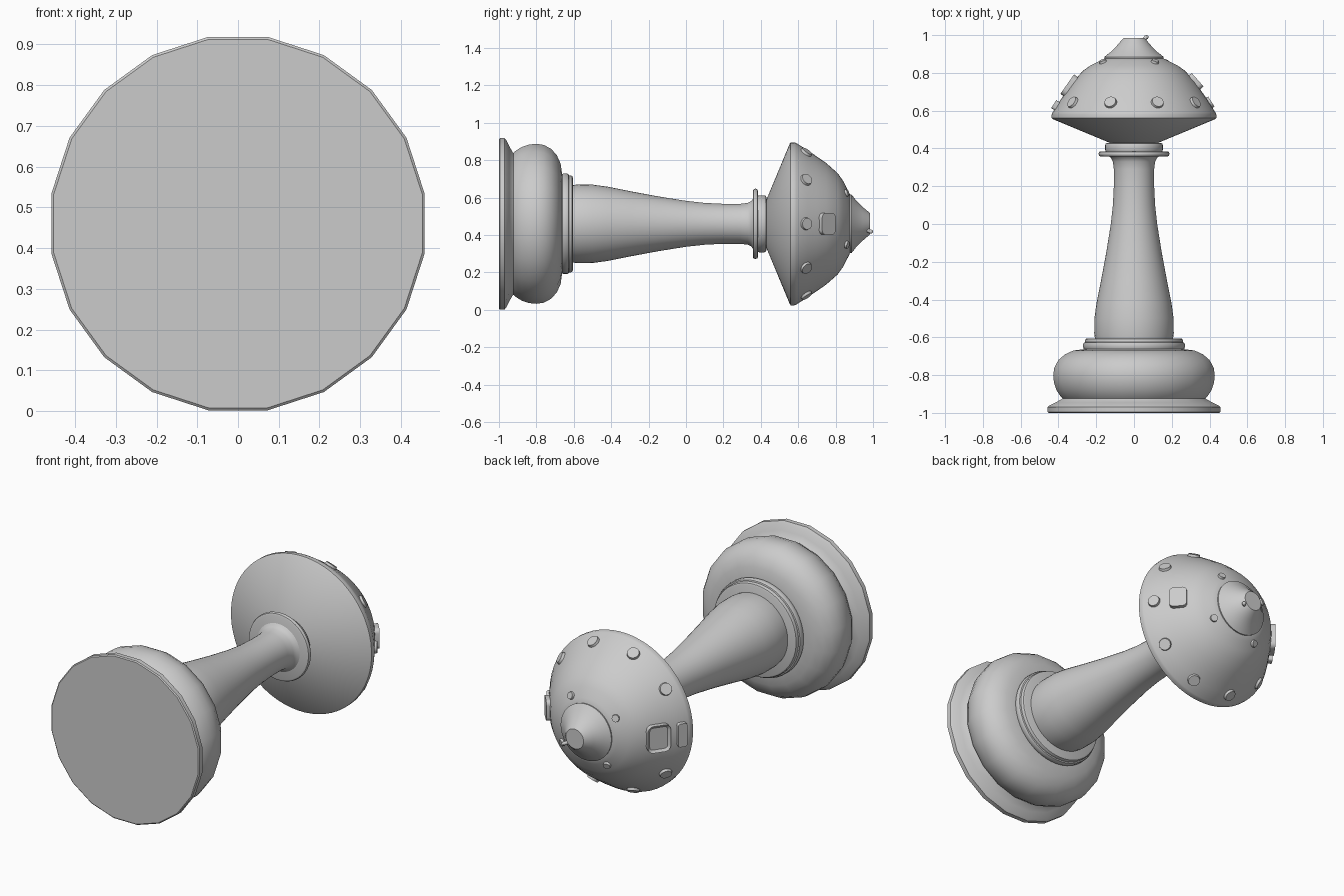
import bpy
import bmesh
from math import cos, sin, pi, radians
from mathutils import Vector, Matrix

cube = bpy.data.objects.get("Cube")
if cube:
    bpy.data.objects.remove(cube)

AXIS_Z = 0.46

grey = bpy.data.materials.new("plain grey")
grey.use_nodes = True
GREY = (0.6, 0.6, 0.6, 1)
grey.diffuse_color = GREY
grey.node_tree.nodes["Principled BSDF"].inputs["Base Color"].default_value = GREY


def finish(name, bm, angle=35):
    bmesh.ops.recalc_face_normals(bm, faces=bm.faces)
    mesh = bpy.data.meshes.new(name)
    bm.to_mesh(mesh)
    bm.free()
    mesh.materials.append(grey)
    obj = bpy.data.objects.new(name, mesh)
    bpy.context.collection.objects.link(obj)
    bpy.ops.object.select_all(action='DESELECT')
    obj.select_set(True)
    bpy.context.view_layer.objects.active = obj
    bpy.ops.object.shade_smooth_by_angle(angle=radians(angle))
    return obj


def around(angle, radius, y):
    """Point around the lying axis; angle runs from the top towards +x."""
    return Vector((radius * sin(angle), y, AXIS_Z + radius * cos(angle)))


def lathe(name, profile, sides):
    """Turn (y, radius) points about the lying axis, capping both ends."""
    bm = bmesh.new()
    rings = [[bm.verts.new(around(2 * pi * (i + 0.5) / sides, r, y))
              for i in range(sides)] for y, r in profile]
    for a, b in zip(rings, rings[1:]):
        for i in range(sides):
            j = (i + 1) % sides
            bm.faces.new((a[i], a[j], b[j], b[i]))
    bm.faces.new(rings[0])
    bm.faces.new(rings[-1])
    return finish(name, bm)


def ring_band(name, y0, y1, radius, soft=0.012):
    """Flat collar with rounded rims."""
    lathe(name, [(y0, radius - soft), (y0 + soft * 0.3, radius - soft * 0.3),
                 (y0 + soft, radius), (y1 - soft, radius),
                 (y1 - soft * 0.3, radius - soft * 0.3), (y1, radius - soft)], 48)


# turned body
lathe("foot", [(-1, 0.458), (-0.995, 0.464), (-0.97, 0.464), (-0.96, 0.452),
               (-0.945, 0.42), (-0.925, 0.385), (-0.9, 0.37)], 20)
lathe("base_bulge", [(-0.935, 0.37), (-0.915, 0.392), (-0.88, 0.415), (-0.84, 0.429),
                     (-0.8, 0.433), (-0.76, 0.427), (-0.72, 0.405), (-0.69, 0.37),
                     (-0.67, 0.325), (-0.66, 0.25)], 20)
ring_band("lower_collar", -0.665, -0.625, 0.27)
ring_band("lower_collar_step", -0.64, -0.605, 0.26)
lathe("stem", [(-0.62, 0.205), (-0.58, 0.211), (-0.5, 0.21), (-0.42, 0.199), (-0.3, 0.175),
               (-0.15, 0.147), (0, 0.123), (0.1, 0.112), (0.2, 0.107), (0.29, 0.107),
               (0.33, 0.112), (0.35, 0.122), (0.365, 0.145)], 48)
ring_band("upper_collar", 0.357, 0.385, 0.188)
ring_band("upper_collar_step", 0.38, 0.43, 0.153)

# head
DOME = [(0.59, 0.432), (0.65, 0.394), (0.7, 0.36), (0.75, 0.325), (0.81, 0.272),
        (0.84, 0.23), (0.865, 0.18), (0.88, 0.15)]
lathe("head", [(0.42, 0.105), (0.555, 0.43), (0.56, 0.436), (0.58, 0.436)] + DOME, 64)
lathe("nose", [(0.872, 0.155), (0.885, 0.157), (0.91, 0.125), (0.945, 0.09),
               (0.978, 0.062), (0.985, 0.055)], 48)


def dome_frame(angle, y):
    """Matrix sitting on the dome: x around it, y up the slope, z outward."""
    for (y0, r0), (y1, r1) in zip(DOME, DOME[1:]):
        if y0 <= y <= y1:
            break
    radius = r0 + (r1 - r0) * (y - y0) / (y1 - y0)
    centre = around(angle, radius, y)
    up = (around(angle, r1, y1) - around(angle, r0, y0)).normalized()
    side = Vector((cos(angle), 0, -sin(angle)))
    out = side.cross(up)
    return Matrix.Translation(centre) @ Matrix((side, up, out)).transposed().to_4x4()


def stud(name, angle, y, radius, height):
    bm = bmesh.new()
    bmesh.ops.create_cone(bm, cap_ends=True, segments=24, radius1=radius,
                          radius2=radius * 0.85, depth=height * 2,
                          matrix=dome_frame(angle, y))
    finish(name, bm)


def plate(name, angle, y, width, length, height, inset=0):
    """Rounded plate on the dome, with an optional sunken panel."""
    bm = bmesh.new()
    bmesh.ops.create_cube(bm, size=1, matrix=Matrix.Diagonal((width, length, height * 2, 1)))
    edges = [e for e in bm.edges if abs(e.verts[0].co.z - e.verts[1].co.z) > height]
    bmesh.ops.bevel(bm, geom=edges, offset=min(width, length) * 0.25, segments=4,
                    profile=0.5, affect='EDGES')
    if inset:
        bm.normal_update()
        top = [f for f in bm.faces if f.normal.z > 0.9]
        bmesh.ops.inset_region(bm, faces=top, thickness=inset, depth=0)
        bmesh.ops.translate(bm, verts=top[0].verts[:], vec=(0, 0, -height * 0.6))
    bm.transform(dome_frame(angle, y))
    finish(name, bm)


# studs round the rim; the one on the -x side gives way to a plate
for k in range(10):
    if k != 7:
        stud("rim_stud", radians(18 + 36 * k), 0.642, 0.036, 0.012)
for k in range(4):
    stud("upper_stud", radians(34 + 90 * k), 0.856, 0.022, 0.012)

# side windows and rim plate
plate("right_window", pi / 2, 0.752, 0.115, 0.095, 0.018)
plate("left_window", -pi / 2, 0.73, 0.15, 0.125, 0.018, 0.014)
plate("left_rim_plate", -pi / 2, 0.625, 0.13, 0.05, 0.018)

# little rod on the nose
start, end = Vector((0.035, 0.95, 0.43)), Vector((0.066, 0.993, 0.418))
bm = bmesh.new()
turn = (end - start).to_track_quat('Z', 'Y').to_matrix().to_4x4()
bmesh.ops.create_cone(bm, cap_ends=True, segments=16, radius1=0.01, radius2=0.01,
                      depth=(end - start).length,
                      matrix=Matrix.Translation((start + end) / 2) @ turn)
bmesh.ops.create_uvsphere(bm, u_segments=16, v_segments=8, radius=0.011,
                          matrix=Matrix.Translation(end - Vector((0, 0.004, 0))))
finish("nose_rod", bm)
